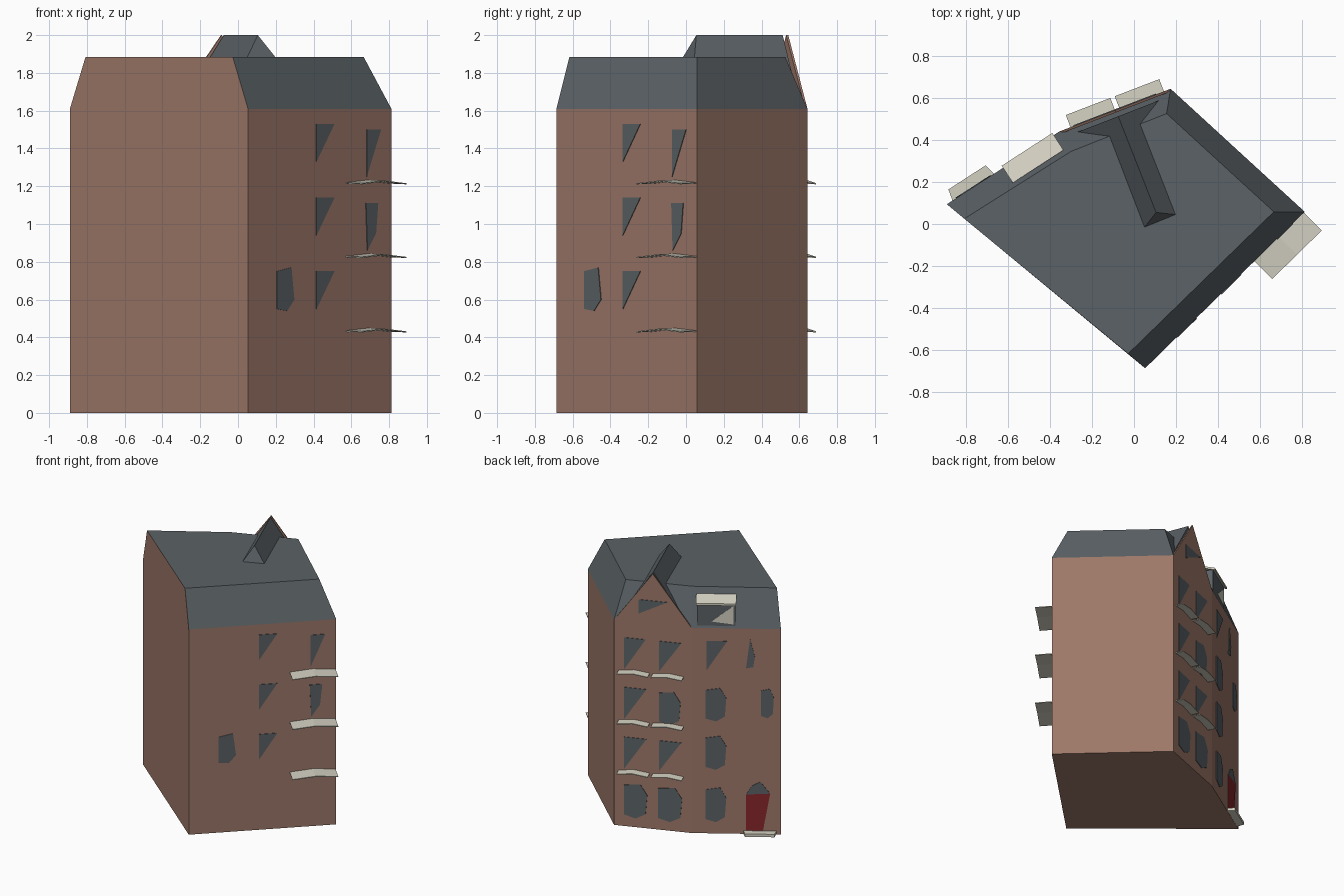
import bpy, bmesh
from mathutils import Vector

if "Cube" in bpy.data.objects:
    bpy.data.objects.remove(bpy.data.objects["Cube"])


def material(name, rgb):
    m = bpy.data.materials.new(name)
    m.diffuse_color = (*rgb, 1)
    m.use_nodes = True
    m.node_tree.nodes["Principled BSDF"].inputs["Base Color"].default_value = m.diffuse_color
    return m


BRICK = material("brick", (0.34, 0.19, 0.142))
SLATE = material("slate grey", (0.105, 0.122, 0.133))
STONE = material("pale stone", (0.65, 0.63, 0.53))
RED = material("door red", (0.24, 0.02, 0.024))


def mesh_object(name, verts, faces, mat):
    bm = bmesh.new()
    vs = [bm.verts.new(v) for v in verts]
    for f in faces:
        bm.faces.new([vs[i] for i in f])
    bmesh.ops.recalc_face_normals(bm, faces=bm.faces)
    me = bpy.data.meshes.new(name)
    bm.to_mesh(me)
    bm.free()
    me.materials.append(mat)
    ob = bpy.data.objects.new(name, me)
    bpy.context.collection.objects.link(ob)
    return ob


def prism(name, front, back, mat):
    """Solid between two matching polygons."""
    n = len(front)
    faces = [range(n), range(2 * n - 1, n - 1, -1)]
    faces += [(i, (i + 1) % n, n + (i + 1) % n, n + i) for i in range(n)]
    return mesh_object(name, list(front) + list(back), faces, mat)


# Footprint corners (counter-clockwise) and the inset corners of the flat roof
A, B, C, D, E = [Vector(p) for p in
                 ((-.89, .094), (.053, -.686), (.812, .058), (.174, .643), (-.355, .44))]
base = [A, B, C, D, E]
inset = [(-.807, .025), (-.028, -.617), (.665, .058), (.155, .525), (-.30, .345)]
EAVES, TOP, PEAK = 1.61, 1.885, 2.0


def on_wall(p, q, u, z, out=0.0):
    """Point at fraction u along wall p-q, height z, pushed outwards."""
    d = (q - p).normalized()
    w = p.lerp(q, u) + Vector((d.y, -d.x)) * out
    return Vector((w.x, w.y, z))


# Walls and mansard roof share one closed shell
low = [(p.x, p.y, 0) for p in base]
eave = [(p.x, p.y, EAVES) for p in base]
flat = [(x, y, TOP) for x, y in inset]
faces = [(4, 3, 2, 1, 0), (0, 1, 6, 11, 10, 5)]
faces += [(i, (i + 1) % 5, 5 + (i + 1) % 5, 5 + i) for i in range(1, 5)]
faces += [(5 + i, 5 + (i + 1) % 5, 10 + (i + 1) % 5, 10 + i) for i in range(1, 5)]
faces += [(10, 11, 12, 13, 14)]
house = mesh_object("walls_and_roof", low + eave + flat, faces, BRICK)
house.data.materials.append(SLATE)
for f in house.data.polygons:
    if f.center.z > EAVES and f.normal.z > .1:
        f.material_index = 1

# Brick gable on the back wall
gable = [(0, EAVES), (1, EAVES), (.5, PEAK)]
prism("gable", [on_wall(D, E, u, z) for u, z in gable],
      [on_wall(D, E, u, z, -.012) for u, z in gable], BRICK)

# Ridged roof running from the gable over the flat roof, hipped at its far end
mesh_object("gable_roof",
            [(-.275, .435, 1.68), (.125, .59, 1.68), (-.075, .512, PEAK),
             (-.115, .415, TOP), (.03, .472, TOP),
             (.05, -.015, TOP), (.197, .045, TOP), (.105, .055, PEAK)],
            [(0, 2, 1), (0, 3, 5, 7, 2), (1, 2, 7, 6, 4), (5, 6, 7),
             (0, 1, 4, 6, 5, 3)], SLATE)


def plate(name, p, q, pts, mat=SLATE, out=.004):
    prism(name, [on_wall(p, q, u, z, out) for u, z in pts],
          [on_wall(p, q, u, z, -.004) for u, z in pts], mat)


def half(u0, u1, z0, z1):
    """Pane whose lower half is filled with brick."""
    return [(u0, z1), (u0, z0), (u1, z1)]


def full(u0, u1, z0, z1):
    """Pane with clipped corners."""
    w, h = u1 - u0, z1 - z0
    return [(u0, z1 - .06 * h), (u0, z0 + .08 * h), (u0 + .5 * w, z0),
            (u1 - .07 * w, z0 + .15 * h), (u1, z1 - .3 * h), (u0 + .7 * w, z1)]


# Right wall windows
for z in (1.33, .94, .55):
    plate("right_window", B, C, half(.475, .60, z, z + .2))
plate("right_window", B, C, half(.825, .925, 1.25, 1.5))
plate("right_window", B, C, [(.82, 1.11), (.83, .86), (.89, .95), (.905, 1.11)])
plate("right_window", B, C,
      [(.20, .75), (.20, .55), (.27, .54), (.32, .6), (.30, .77)])

# Gable wall windows
for u0, u1, z0, z1, shape in (
        (.13, .41, 1.23, 1.48, half), (.58, .87, 1.24, 1.48, half),
        (.13, .42, .84, 1.09, half), (.58, .86, .83, 1.09, full),
        (.13, .42, .45, .70, half), (.58, .87, .46, .70, half),
        (.13, .43, .07, .34, full), (.57, .88, .07, .34, full),
        (.32, .69, 1.68, 1.79, half)):
    plate("gable_wall_window", D, E, shape(u0, u1, z0, z1))

# Entrance wall windows
plate("entrance_wall_window", E, A, half(.17, .40, 1.28, 1.51))
for z0, z1 in ((.88, 1.14), (.50, .765), (.09, .36)):
    plate("entrance_wall_window", E, A, full(.16, .39, z0, z1))
plate("entrance_wall_window", E, A, [(.655, 1.53), (.61, 1.30), (.69, 1.31), (.71, 1.39)])
plate("entrance_wall_window", E, A, full(.78, .92, .91, 1.14))

# Door, transom and step
plate("door", E, A, [(.61, .31), (.61, .03), (.80, .03), (.88, .32)], RED)
plate("transom", E, A, [(.61, .31), (.88, .32), (.77, .41), (.68, .38)])
step = [(.58, 0), (.95, 0), (.93, .055), (.60, .055)]
prism("door_step", [on_wall(E, A, u, .025, o) for u, o in step],
      [on_wall(E, A, u, .002, o) for u, o in step], STONE)


# Balcony slabs, slightly raised in the middle
def balcony(p, q, u0, u1, z, depth):
    um = (u0 + u1) / 2
    line = [(u0, 0), (um, .014), (u1, 0)]
    inner = [on_wall(p, q, u, z + h, -.01) for u, h in line]
    outer = [on_wall(p, q, u, z + h - .004, depth) for u, h in line]
    ring = inner + outer[::-1]
    drop = Vector((0, 0, .006))
    top = [(0, 1, 4, 5), (1, 2, 3, 4)]
    under = [tuple(i + 6 for i in f[::-1]) for f in top]
    sides = [(i, (i + 1) % 6, 6 + (i + 1) % 6, 6 + i) for i in range(6)]
    mesh_object("balcony", ring + [v - drop for v in ring], top + under + sides, STONE)


for z in (1.22, .83, .436):
    balcony(B, C, .685, .995, z, .12)
    balcony(D, E, .06, .46, z, .062)
    balcony(D, E, .50, .90, z, .062)

# Shed dormer on the entrance side
u0, u1 = .06, .49
box = [(u0, EAVES), (u1, EAVES), (u1, 1.80), (u0, 1.80)]
prism("dormer", [on_wall(E, A, u, z, -.006) for u, z in box],
      [on_wall(E, A, u, z, -.10) for u, z in box], SLATE)
plate("dormer_pane", E, A, [(.22, 1.66), (.47, 1.64), (.47, 1.785)], STONE, -.002)
lid = [(u0 - .01, .012, 1.80), (u1 + .01, .012, 1.80),
       (u1 + .01, -.085, 1.832), (u0 - .01, -.085, 1.832)]
prism("dormer_roof", [on_wall(E, A, u, z + .008, o) for u, o, z in lid],
      [on_wall(E, A, u, z - .008, o) for u, o, z in lid], STONE)
